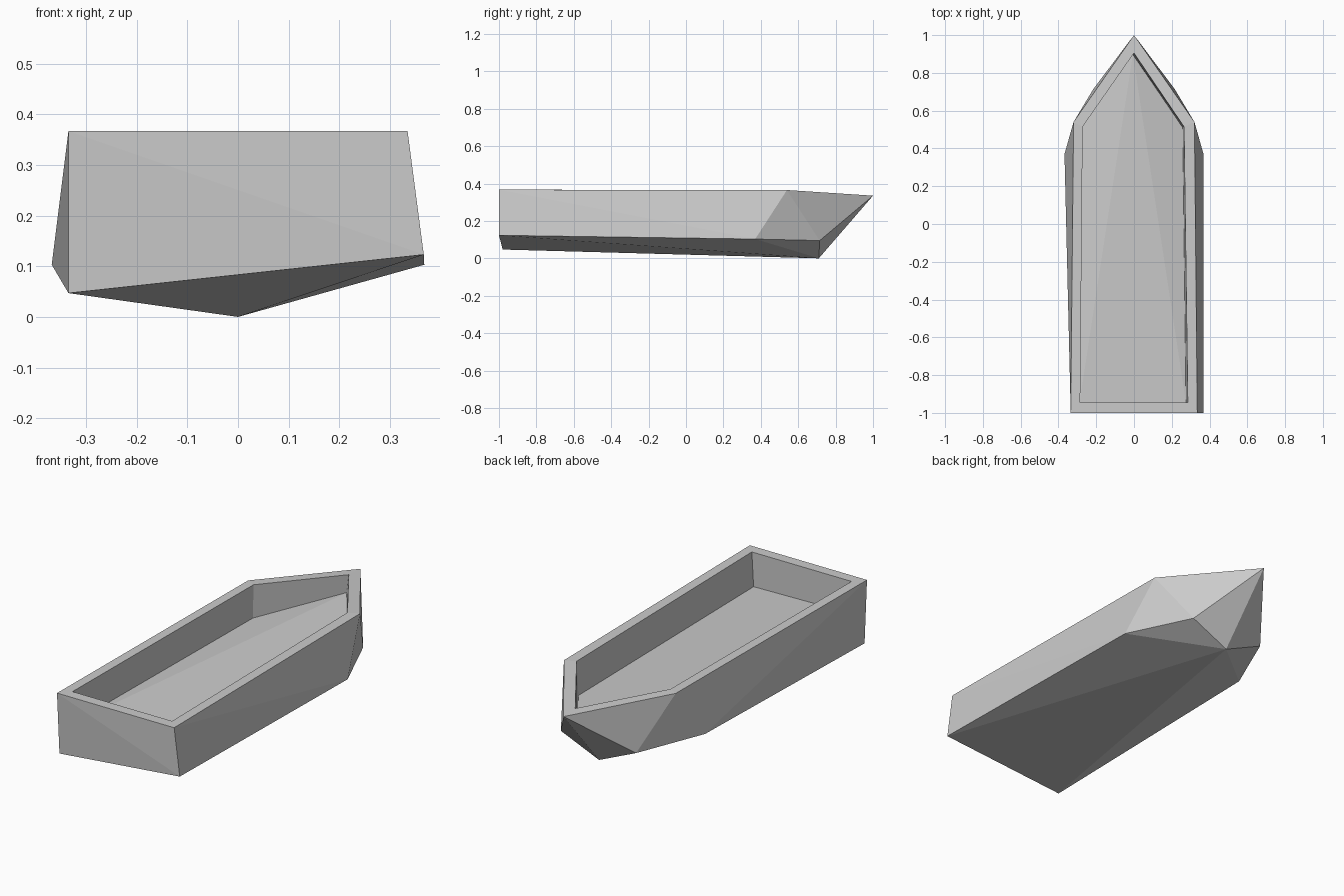
import bpy
import bmesh

cube = bpy.data.objects.get("Cube")
if cube:
    bpy.data.objects.remove(cube)

paint = bpy.data.materials.new("hull_grey")
paint.use_nodes = True
paint.diffuse_color = (0.6, 0.6, 0.6, 1)
paint.node_tree.nodes["Principled BSDF"].inputs["Base Color"].default_value = (0.6, 0.6, 0.6, 1)

bm = bmesh.new()


def points(coords):
    return [bm.verts.new(c) for c in coords]


def bridge(a, b):
    # Quads between two closed loops
    for i in range(len(a)):
        j = (i + 1) % len(a)
        bm.faces.new((a[i], a[j], b[j], b[i]))


# Gunwale loops run: stern right, shoulder right, bow, shoulder left, stern left
rim = points([(0.335, -1, 0.367), (0.32, 0.54, 0.365), (0, 1, 0.335),
              (-0.32, 0.54, 0.365), (-0.335, -1, 0.367)])
lip = points([(0.285, -0.945, 0.367), (0.265, 0.515, 0.365), (0, 0.905, 0.341),
              (-0.272, 0.515, 0.365), (-0.285, -0.945, 0.367)])
floor = points([(0.275, -0.945, 0.19), (0.258, 0.51, 0.188), (-0.006, 0.897, 0.25),
                (-0.275, 0.515, 0.192), (-0.288, -0.945, 0.2)])
bridge(rim, lip)
bridge(lip, floor)

# Floor panels fanned from the bow
bow_floor = floor[2]
for a, b in ((3, 4), (4, 0), (0, 1)):
    bm.faces.new((bow_floor, floor[a], floor[b]))

# Hull underside points
keel, = points([(0, 0.71, 0)])
stern_r, stern_l = points([(0.367, -1, 0.123), (-0.335, -0.98, 0.047)])
sides = []
for s, stern, top, shoulder in ((1, stern_r, rim[0], rim[1]), (-1, stern_l, rim[4], rim[3])):
    chine, cheek = points([(s * 0.368, 0.37, 0.103), (s * 0.215, 0.715, 0.095)])
    for face in ((top, stern, chine), (top, chine, shoulder), (shoulder, chine, cheek),
                 (shoulder, cheek, rim[2]), (rim[2], cheek, keel),
                 (cheek, chine, keel), (chine, stern, keel)):
        bm.faces.new(face)

# Middle bottom panel and transom
bm.faces.new((stern_l, stern_r, keel))
bm.faces.new((rim[4], rim[0], stern_r))
bm.faces.new((rim[4], stern_r, stern_l))

bmesh.ops.recalc_face_normals(bm, faces=bm.faces)
mesh = bpy.data.meshes.new("boat_hull")
bm.to_mesh(mesh)
bm.free()
mesh.materials.append(paint)
hull = bpy.data.objects.new("boat_hull", mesh)
bpy.context.scene.collection.objects.link(hull)
